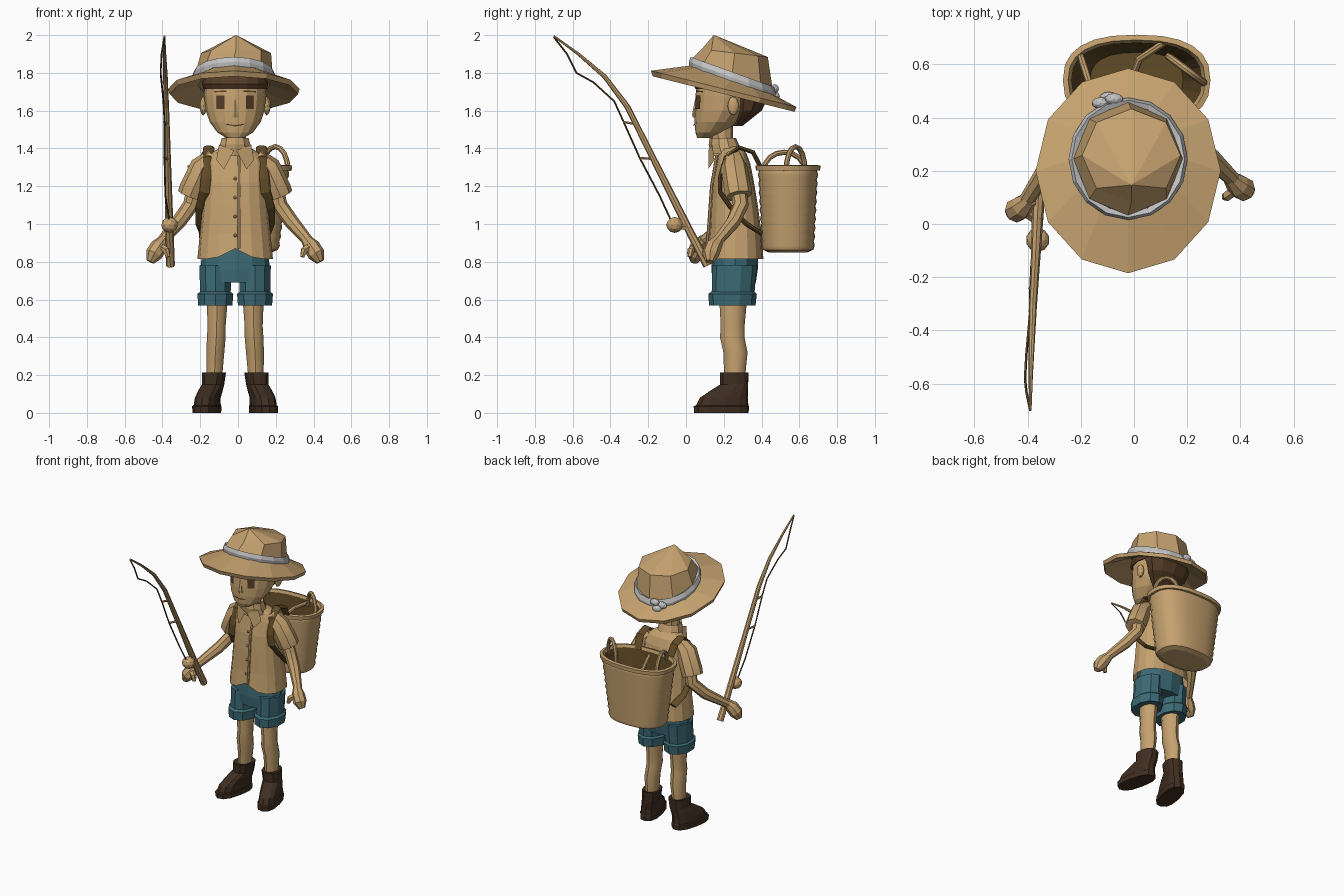
import bpy, bmesh, math
from mathutils import Vector

cube = bpy.data.objects.get("Cube")
if cube:
    bpy.data.objects.remove(cube, do_unlink=True)

MID = -0.015  # centre line of the body


def material(name, r, g, b):
    mat = bpy.data.materials.new(name)
    mat.use_nodes = True
    mat.diffuse_color = (r, g, b, 1)
    bsdf = next(n for n in mat.node_tree.nodes if n.type == "BSDF_PRINCIPLED")
    bsdf.inputs["Base Color"].default_value = (r, g, b, 1)
    bsdf.inputs["Roughness"].default_value = 0.9
    return mat


tan = material("tan", 0.56, 0.36, 0.16)
white = material("band white", 0.55, 0.55, 0.55)
teal = material("shorts teal", 0.045, 0.145, 0.18)
boot_brown = material("boot brown", 0.05, 0.027, 0.015)
strap_brown = material("strap brown", 0.12, 0.07, 0.02)
dark_brown = material("hair brown", 0.09, 0.045, 0.02)


def finish(name, bm, mat, smooth=False):
    bmesh.ops.recalc_face_normals(bm, faces=bm.faces)
    mesh = bpy.data.meshes.new(name)
    bm.to_mesh(mesh)
    bm.free()
    mesh.materials.append(mat)
    obj = bpy.data.objects.new(name, mesh)
    bpy.context.collection.objects.link(obj)
    if smooth:
        bpy.ops.object.select_all(action="DESELECT")
        obj.select_set(True)
        bpy.context.view_layer.objects.active = obj
        bpy.ops.object.shade_smooth_by_angle(angle=math.radians(40))
    return obj


def oval(x, y, z, rx, ry, n=12, tilt=0, rot=0, power=2):
    """Ring of points round a centre, leaning along y by tilt."""
    pts = []
    for i in range(n):
        a = math.tau * i / n - math.pi / 2
        c, s = math.cos(a), math.sin(a)
        u = math.copysign(abs(c) ** (2 / power), c) * rx
        v = math.copysign(abs(s) ** (2 / power), s) * ry
        dx, dy = u * math.cos(rot) - v * math.sin(rot), u * math.sin(rot) + v * math.cos(rot)
        pts.append(Vector((x + dx, y + dy, z + tilt * dy)))
    return pts


def loft(name, rings, mat, caps=True, smooth=False):
    bm = bmesh.new()
    rows = [[bm.verts.new(p) for p in ring] for ring in rings]
    n = len(rows[0])
    for a, b in zip(rows, rows[1:]):
        for i in range(n):
            j = (i + 1) % n
            bm.faces.new((a[i], a[j], b[j], b[i]))
    if caps:
        bm.faces.new(rows[0])
        bm.faces.new(rows[-1])
    return finish(name, bm, mat, smooth)


def body(name, x, spans, mat, **kw):
    """Stack of ovals given as height, half width, front y, back y."""
    n, power = kw.pop("n", 12), kw.pop("power", 2)
    rings = [oval(x, (f + b) / 2, z, w, (b - f) / 2, n, power=power) for z, w, f, b in spans]
    return loft(name, rings, mat, **kw)


def tube(name, pts, radii, mat, ref=(0, 1, 0), flat=1, n=8, smooth=False):
    pts = [Vector(p) for p in pts]
    rings = []
    for i, p in enumerate(pts):
        t = (pts[min(i + 1, len(pts) - 1)] - pts[max(i - 1, 0)]).normalized()
        side = Vector(ref)
        side = (side - t * side.dot(t)).normalized()
        up = t.cross(side)
        rings.append([p + radii[i] * (side * math.cos(math.tau * k / n) + up * flat * math.sin(math.tau * k / n))
                      for k in range(n)])
    return loft(name, rings, mat, smooth=smooth)


def ball(name, pos, size, mat):
    bm = bmesh.new()
    bmesh.ops.create_icosphere(bm, subdivisions=2, radius=1)
    bmesh.ops.scale(bm, vec=size, verts=bm.verts)
    bmesh.ops.translate(bm, vec=pos, verts=bm.verts)
    return finish(name, bm, mat)


def polygon(name, pts, mat):
    bm = bmesh.new()
    bm.faces.new([bm.verts.new(p) for p in pts])
    return finish(name, bm, mat)


# Head and hair
head = body("head", MID, [(1.455, .045, .06, .13), (1.485, .095, .05, .2), (1.54, .135, .045, .28),
                          (1.6, .155, .045, .34), (1.68, .165, .05, .38), (1.76, .16, .06, .38),
                          (1.83, .12, .1, .34)], tan, n=16)
body("hair_back", MID, [(1.52, .07, .25, .3), (1.6, .15, .25, .4), (1.67, .172, .24, .435),
                        (1.73, .172, .2, .43), (1.8, .16, .14, .4)], dark_brown, n=10)
body("hair_fringe", MID, [(1.715, .168, .05, .39), (1.74, .175, .038, .39), (1.8, .16, .07, .38)], dark_brown, n=16)
loft("nose", [oval(MID, .058, 1.565, .024, .022, 6), oval(MID, .052, 1.58, .018, .02, 6),
              oval(MID, .06, 1.66, .008, .012, 6)], tan)
bpy.context.view_layer.update()


def face_plate(name, corners):
    """Thin patch laid just in front of the face."""
    pts = []
    for dx, z in corners:
        hit = head.ray_cast(Vector((MID + dx, -1, z)), Vector((0, 1, 0)))[1]
        pts.append(hit + Vector((0, -.008, 0)))
    polygon(name, pts, dark_brown)


for label, s in (("left", 1), ("right", -1)):
    face_plate(label + "_eye", [(s * .057, 1.61), (s * .098, 1.61), (s * .098, 1.68), (s * .057, 1.68)])
    face_plate(label + "_brow", [(s * .045, 1.7), (s * .11, 1.697), (s * .11, 1.703), (s * .045, 1.708)])
    face_plate(label + "_mouth", [(0, 1.517), (s * .045, 1.525), (s * .045, 1.53), (0, 1.523)])
    ball(label + "_ear", (MID + s * .168, .25, 1.625), (.02, .03, .05), tan)
body("neck", MID, [(1.36, .07, .13, .28), (1.45, .06, .13, .25), (1.53, .06, .12, .25)], tan, n=10)

# Hat: brim, crown, ribbon and knot
HX, HY, SLOPE = -.022, .245, -.36
loft("hat_brim", [oval(HX, HY, 1.765, .2, .21, tilt=SLOPE), oval(HX, .2, 1.715, .348, .385, tilt=-.25),
                  oval(HX, .2, 1.688, .34, .375, tilt=-.25), oval(HX, HY, 1.735, .19, .2, tilt=SLOPE)], tan, caps=False)
loft("hat_crown", [oval(HX, HY, 1.75, .212, .22, 8, SLOPE), oval(HX, HY, 1.8, .205, .212, 8, SLOPE),
                   oval(-.01, .258, 1.905, .185, .175, 8, -.12), oval(-.01, .15, 1.998, .005, .005, 8)], tan)
loft("hat_band", [oval(HX, HY, 1.748, .219, .226, 16, SLOPE), oval(HX, HY, 1.776, .224, .23, 16, SLOPE),
                  oval(HX, HY, 1.805, .212, .22, 16, SLOPE), oval(HX, HY, 1.79, .19, .2, 16, SLOPE)], white, caps=False)
for k, pos in enumerate([(-.075, .47, 1.715), (-.125, .455, 1.7), (-.095, .475, 1.675)]):
    ball(f"band_knot_{k}", pos, (.035, .022, .025), white)

# Shirt with a raised front notch, collar and buttons
shirt = body("shirt", MID, [(.815, .2, .11, .41), (.95, .187, .122, .4), (1.1, .172, .13, .38),
                            (1.22, .165, .14, .36), (1.32, .165, .16, .34), (1.375, .13, .17, .32),
                            (1.41, .07, .16, .29)], tan, caps=False, n=16, power=2.4)
for v in shirt.data.vertices:
    if v.co.z < .85 and v.co.y < .2:
        v.co.z += max(0, .055 - abs(v.co.x - MID) * .5)
body("collar", MID, [(1.37, .095, .13, .3), (1.42, .085, .12, .28), (1.455, .075, .125, .265),
                     (1.44, .06, .13, .25)], tan, caps=False, n=10)
for s in (1, -1):
    polygon("collar_point", [(MID + s * .005, .118, 1.39), (MID + s * .085, .14, 1.42),
                             (MID + s * .1, .15, 1.34), (MID + s * .06, .118, 1.29)], tan)
tube("shirt_placket", [(MID + .02, .164, 1.37), (MID + .02, .135, 1.2), (MID + .02, .118, .96), (MID + .02, .108, .87)],
     [.008] * 4, tan, n=6)
for k in range(4):
    ball(f"button_{k}", (MID, .142 - .009 * k, 1.24 - k * .1), (.009, .009, .009), tan)

# Shorts
body("shorts_seat", MID, [(.69, .165, .14, .37), (.76, .185, .135, .38), (.88, .17, .14, .385)], teal)

# Paired parts
for label, s in (("left", 1), ("right", -1)):
    def at(dx, y, z):
        return (MID + s * dx, y, z)

    x = at(.105, 0, 0)[0]
    body(label + "_shorts_leg", x, [(.6, .085, .135, .36), (.78, .088, .14, .375)], teal, n=10)
    body(label + "_shorts_cuff", x, [(.572, .08, .135, .355), (.568, .095, .122, .368), (.63, .1, .118, .375),
                                     (.645, .08, .14, .36)], teal, n=10)
    loft(label + "_leg", [oval(*at(dx, y, z), w, d, 10) for dx, y, z, w, d in
                          [(.095, .25, .62, .06, .075), (.098, .247, .46, .05, .063), (.1, .245, .4, .052, .065),
                           (.105, .262, .32, .05, .064), (.11, .257, .18, .042, .055)]], tan, smooth=True)
    loft(label + "_boot", [oval(*at(dx, y, z), w, d, 12, rot=s * .22, power=2.5) for dx, y, z, w, d in
                           [(.15, .187, 0, .066, .148), (.15, .187, .035, .068, .15), (.148, .192, .04, .062, .142),
                            (.145, .2, .08, .06, .13), (.13, .23, .12, .06, .1), (.117, .255, .15, .057, .076),
                            (.112, .255, .215, .062, .078), (.112, .255, .212, .045, .06)]], boot_brown)

    # Arm and hand; the right hand reaches further forward
    fwd = 0 if s > 0 else -.08
    tube(label + "_sleeve", [at(.11, .25, 1.36), at(.17, .255, 1.3), at(.225, .275, 1.18), at(.237, .28, 1.15)],
         [.045, .07, .073, .07], tan, smooth=True)
    tube(label + "_arm", [at(.2, .27, 1.24), at(.235, .29, 1.1), at(.3, .25 + fwd / 3, 1.01), at(.395, .16 + fwd, .9)],
         [.045, .042, .039, .028], tan, smooth=True)
    tube(label + "_hand", [at(.375, .175 + fwd, .92), at(.405, .145 + fwd, .88), at(.43, .13 + fwd, .84),
                           at(.45, .125 + fwd, .8)], [.028, .045, .046, .022], tan)
    tube(label + "_thumb", [at(.395, .13 + fwd, .88), at(.365, .105 + fwd, .86), at(.355, .1 + fwd, .825)],
         [.022, .02, .012], tan, n=6)

    # Carrying strap round the shoulder
    tube(label + "_strap", [at(.13, .4, 1.29), at(.14, .355, 1.38), at(.14, .28, 1.405), at(.14, .21, 1.35),
                            at(.152, .18, 1.24), at(.16, .18, 1.17), at(.18, .235, 1.09), at(.18, .32, 1),
                            at(.16, .4, .95)], [.03] * 9, strap_brown, ref=(1, 0, 0), flat=.4)

# Woven basket with ribbed wall, rim and dark lining
BX, BY = .01, .54


def basket_ring(t, grow):
    return oval(BX, BY, .85 + .45 * t, .2 + .06 * t + grow, .133 + .022 * t + grow, 24, power=2.5)


RIBS = 18
wall = [basket_ring(0, -.03)] + [basket_ring(.03 + .93 * k / RIBS, .007 * (k % 2)) for k in range(RIBS + 1)]
wall += [basket_ring(.96, .016), basket_ring(1.02, .016), basket_ring(1.03, -.004), basket_ring(.96, -.012)]
basket = loft("basket", wall, tan, caps=False, smooth=True)
loft("basket_base", [basket_ring(0, -.03), basket_ring(.02, -.03)], tan)
lining = loft("basket_lining", [basket_ring(.99, -.013), basket_ring(.5, -.02), basket_ring(.08, -.03),
                                basket_ring(.07, -.1)], strap_brown, caps=False)
polygon("basket_floor", basket_ring(.08, -.03), strap_brown)


def handle(name, a, b, height):
    a, b = Vector(a), Vector(b)
    arc = [a.lerp(b, .5 - .5 * math.cos(math.pi * k / 8)) + Vector((0, 0, height * math.sin(math.pi * k / 8)))
           for k in range(9)]
    side = (b - a).cross(Vector((0, 0, 1)))
    tube(name, arc, [.014] * 9, tan, ref=side, smooth=True)


handle("left_handle", (.13, .63, 1.28), (.265, .53, 1.28), .13)
handle("right_handle", (-.2, .63, 1.28), (-.13, .41, 1.28), .1)
tube("basket_cord", [(.11, .68, 1.29), (.02, .62, 1.24), (-.01, .54, 1.2), (.02, .4, 1.27)], [.014] * 4, tan, ref=(1, 0, 0))

# Fishing rod, reel, guides and line
tube("rod", [(-.358, .115, .78), (-.362, .03, .94), (-.372, -.17, 1.34), (-.38, -.31, 1.62), (-.384, -.43, 1.78),
             (-.388, -.57, 1.9), (-.39, -.7, 1.995)], [.024, .022, .017, .015, .012, .008, .005], tan, ref=(1, 0, 0))
ball("reel", (-.362, -.06, .995), (.045, .045, .042), tan)
tube("reel_foot", [(-.362, -.06, .99), (-.362, .02, .985)], [.018] * 2, tan, ref=(1, 0, 0), n=6)
line = [(-.365, -.08, 1.02), (-.385, -.14, 1.15), (-.39, -.245, 1.35), (-.39, -.33, 1.54), (-.395, -.38, 1.65),
        (-.405, -.49, 1.75), (-.41, -.58, 1.8), (-.405, -.63, 1.9), (-.39, -.7, 1.99)]
tube("fishing_line", line, [.005] * 9, strap_brown, ref=(1, 0, 0), n=5)
for k, (a, b) in enumerate([(line[2], (-.372, -.18, 1.345)), (line[3], (-.378, -.27, 1.53))]):
    tube(f"rod_guide_{k}", [a, b], [.007] * 2, tan, ref=(1, 0, 0), n=6)
